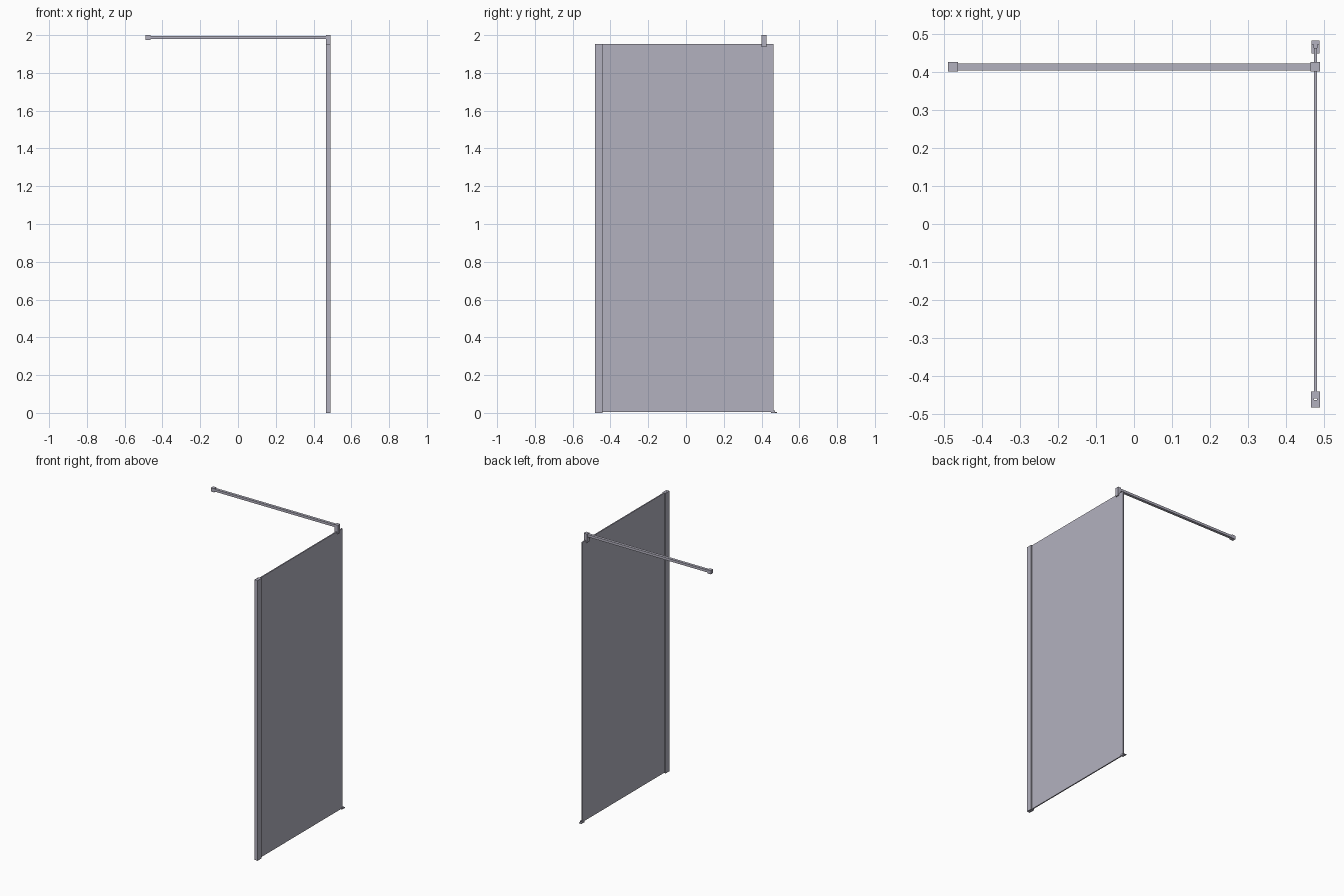
import bpy
import bmesh
from mathutils import Vector

cube = bpy.data.objects.get("Cube")
if cube:
    bpy.data.objects.remove(cube, do_unlink=True)

# Single grey metal colour
grey = bpy.data.materials.new("cool_grey")
grey.use_nodes = True
colour = (0.45, 0.44, 0.52, 1)
grey.diffuse_color = colour
grey.node_tree.nodes["Principled BSDF"].inputs["Base Color"].default_value = colour


def box(name, xs, ys, zs):
    """Axis-aligned box spanning the given ranges."""
    low, high = (Vector(c) for c in zip(xs, ys, zs))
    bm = bmesh.new()
    bmesh.ops.create_cube(bm, size=1)
    for v in bm.verts:
        v.co = (low + high) / 2 + v.co * (high - low)
    mesh = bpy.data.meshes.new(name)
    bm.to_mesh(mesh)
    bm.free()
    mesh.materials.append(grey)
    obj = bpy.data.objects.new(name, mesh)
    bpy.context.collection.objects.link(obj)
    return obj


PANE_X = (0.474, 0.482)
TOP = 1.953

# Glass pane and the wall channel holding its front edge
box("glass_pane", PANE_X, (-0.46, 0.463), (0.004, TOP))
box("wall_channel_back", (0.466, 0.49), (-0.483, -0.463), (0, TOP))
for side, xs in (("left", (PANE_X[1], 0.49)), ("right", (0.466, PANE_X[0]))):
    box("channel_lip_" + side, xs, (-0.463, -0.441), (0, TOP))

# Floor foot gripping the rear bottom corner
box("floor_foot_base", (0.468, 0.488), (0.449, 0.483), (0, 0.004))
for side, xs in (("left", (PANE_X[1], 0.488)), ("right", (0.468, PANE_X[0]))):
    box("floor_foot_jaw_" + side, xs, (0.449, 0.472), (0.004, 0.012))

# Brace bar with its wall bracket and glass clamp
box("brace_bar", (-0.465, 0.468), (0.404, 0.423), (1.979, 1.996))
box("wall_bracket", (-0.49, -0.463), (0.401, 0.426), (1.974, 2.0))
box("clamp_head", (0.465, 0.49), (0.401, 0.426), (TOP, 2.0))
for side, xs in (("left", (PANE_X[1], 0.49)), ("right", (0.465, PANE_X[0]))):
    box("clamp_jaw_" + side, xs, (0.401, 0.426), (1.938, TOP))
